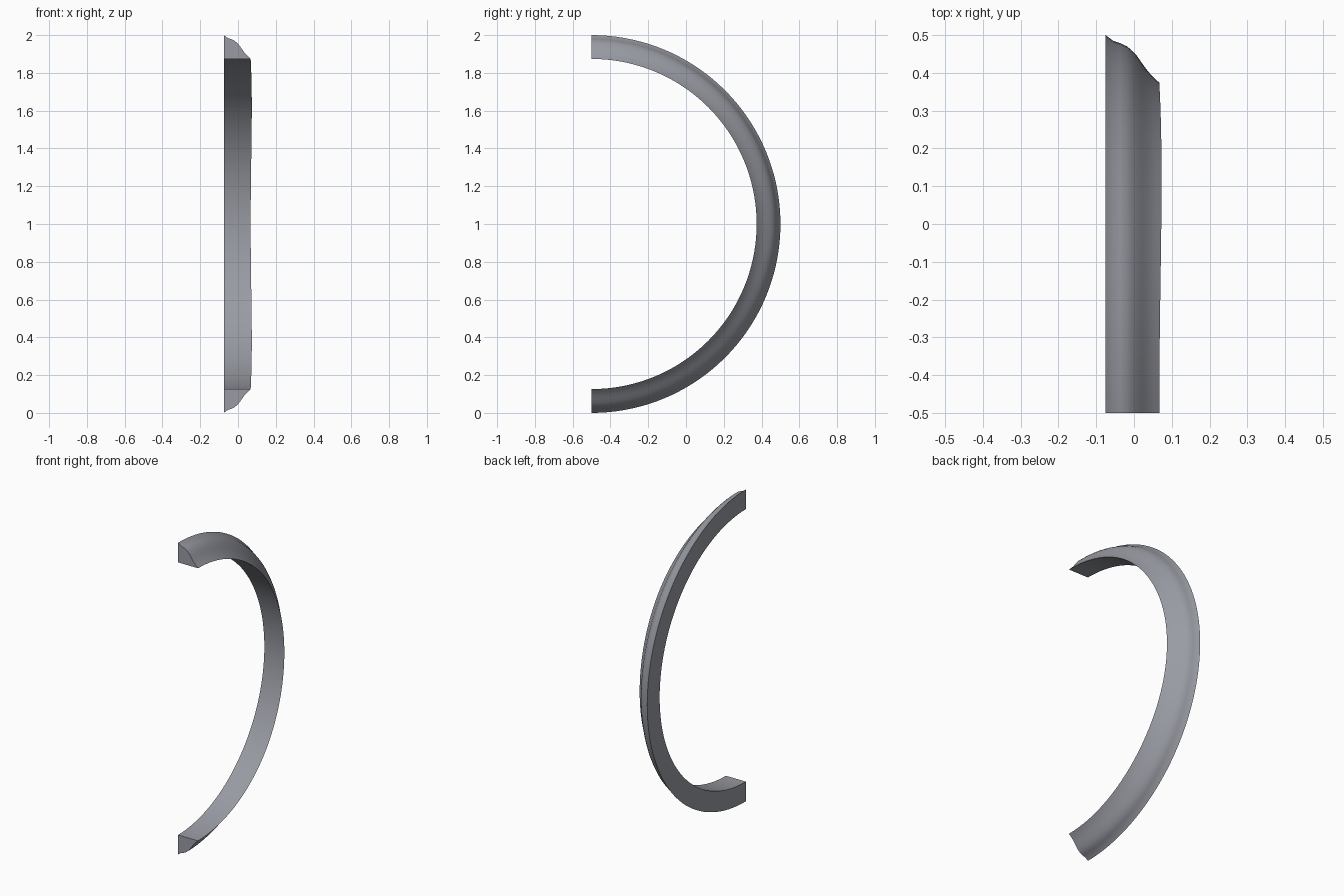
import bpy, bmesh, math

if "Cube" in bpy.data.objects:
    bpy.data.objects.remove(bpy.data.objects["Cube"])

SEGMENTS = 72
# Cross-section (x, radius): S-curved outer face, flat back, cylindrical inner face
PROFILE = [(-0.075, 0.874), (-0.075, 1.0), (-0.055, 0.985), (-0.037, 0.979),
           (-0.018, 0.970), (-0.005, 0.959), (0.008, 0.945), (0.022, 0.926),
           (0.037, 0.906), (0.053, 0.889), (0.070, 0.874)]

# Half ring swept around the x axis
bm = bmesh.new()
rings = []
for i in range(SEGMENTS + 1):
    a = math.pi * (i / SEGMENTS - 0.5)
    edge = -0.003 * math.cos(4 * a)  # slight waviness of the thin rim
    ring = []
    for x, r in PROFILE:
        w = max(0.0, x / 0.07)
        ring.append(bm.verts.new((x + edge * w,
                                  -0.5 + r * math.cos(a),
                                  1 + r * math.sin(a))))
    rings.append(ring)

n = len(PROFILE)
for a, b in zip(rings, rings[1:]):
    for j in range(n):
        k = (j + 1) % n
        bm.faces.new((a[j], a[k], b[k], b[j]))

# Flat end caps
bm.faces.new(rings[0])
bm.faces.new(rings[-1])
bmesh.ops.recalc_face_normals(bm, faces=bm.faces)

mesh = bpy.data.meshes.new("half_ring_trim")
bm.to_mesh(mesh)
bm.free()
trim = bpy.data.objects.new("half_ring_trim", mesh)
bpy.context.collection.objects.link(trim)

# Single grey finish
grey = bpy.data.materials.new("cool_grey")
grey.diffuse_color = (0.32, 0.33, 0.37, 1)
grey.use_nodes = True
grey.node_tree.nodes["Principled BSDF"].inputs["Base Color"].default_value = grey.diffuse_color
mesh.materials.append(grey)

# Smooth along the sweep, crisp at the corners
bpy.context.view_layer.objects.active = trim
trim.select_set(True)
bpy.ops.object.shade_smooth_by_angle(angle=math.radians(30))
